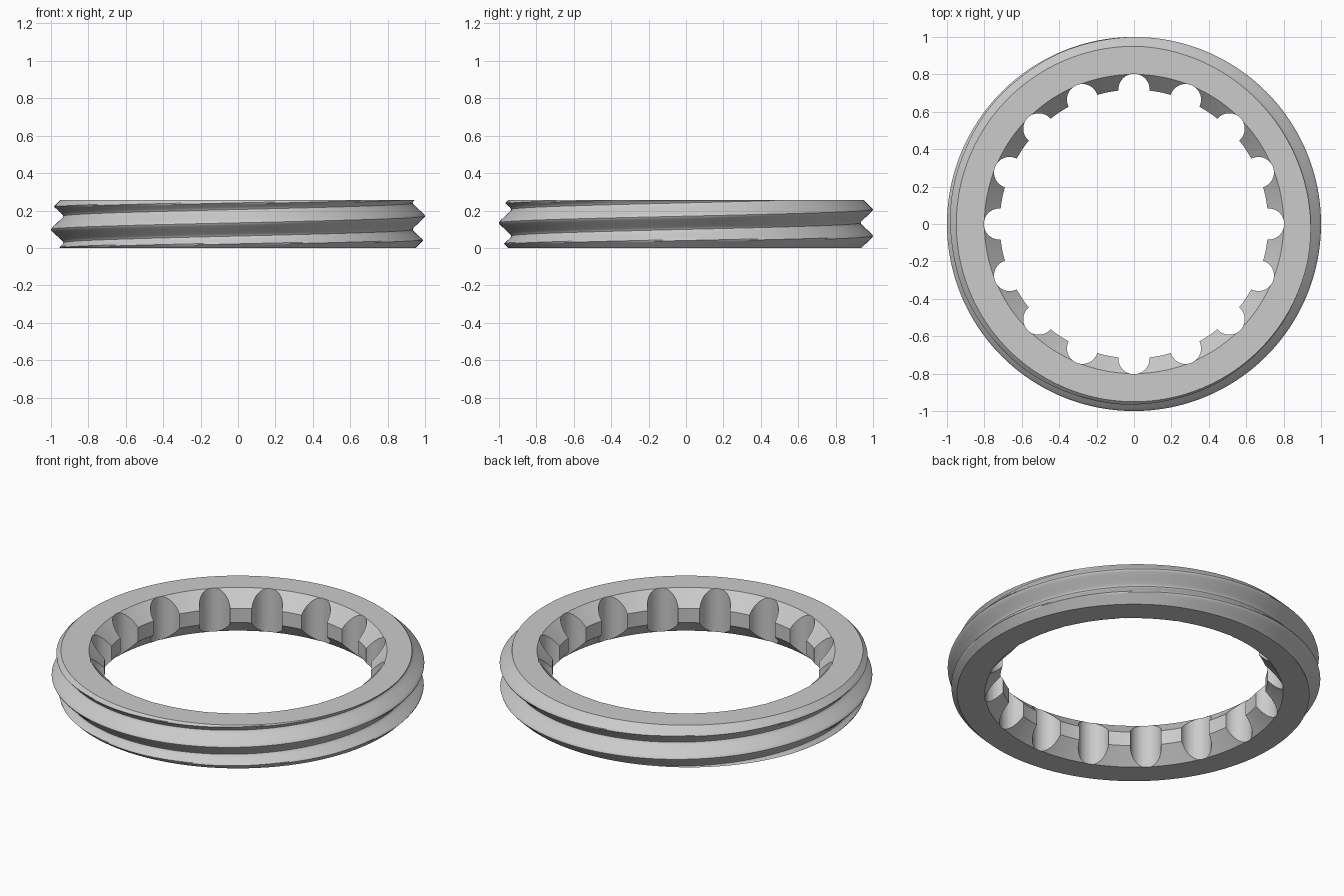
import bpy
import bmesh
from math import sin, cos, asin, pi, tau, radians
from mathutils import Matrix

cube = bpy.data.objects.get("Cube")
if cube:
    bpy.data.objects.remove(cube, do_unlink=True)

HEIGHT = 0.256
PITCH = 0.142
CREST_Z = 0.028          # height of a thread crest at angle zero
COLUMNS = 192
STEPS = 24               # rows per thread turn
SCALLOPS = 16

metal = bpy.data.materials.new("Grey metal")
metal.use_nodes = True
grey = (0.6, 0.6, 0.6, 1)
metal.diffuse_color = grey
metal.node_tree.nodes["Principled BSDF"].inputs["Base Color"].default_value = grey


def thread_radius(z, crest):
    """Softly rounded V thread, trimmed by a chamfer at each rim."""
    wave = asin(0.96 * cos(tau * (z - crest) / PITCH)) / asin(0.96)
    return min(0.967 + 0.033 * wave, 0.95 + z, 0.95 + HEIGHT - z)


def make_object(name, bm):
    mesh = bpy.data.meshes.new(name)
    bm.to_mesh(mesh)
    bm.free()
    obj = bpy.data.objects.new(name, mesh)
    bpy.context.collection.objects.link(obj)
    mesh.materials.append(metal)
    return obj


# Ring: cross-sections whose outer rows climb with the thread
bm = bmesh.new()
bore = [(0.80, HEIGHT), (0.718, 0.17), (0.718, 0.086), (0.80, 0)]
loops = []
for i in range(COLUMNS + 1):
    a = tau * i / COLUMNS
    crest = CREST_Z + PITCH * i / COLUMNS
    section = []
    for j in range(-2 * STEPS, 2 * STEPS + 1):
        z = min(max(crest + PITCH * j / STEPS, 0), HEIGHT)
        section.append((thread_radius(z, crest), z))
    section += bore
    loops.append([bm.verts.new((r * cos(a), r * sin(a), z)) for r, z in section])
for one, two in zip(loops, loops[1:]):
    for j in range(len(one)):
        k = (j + 1) % len(one)
        bm.faces.new((one[j], two[j], two[k], one[k]))
bmesh.ops.remove_doubles(bm, verts=bm.verts, dist=0.0001)
bmesh.ops.recalc_face_normals(bm, faces=bm.faces)
ring = make_object("threaded_ring", bm)

# Scallops cut around the bore
bm = bmesh.new()
for i in range(SCALLOPS):
    place = Matrix.Rotation(tau * i / SCALLOPS, 4, "Z") @ Matrix.Translation((0.72, 0, HEIGHT / 2))
    bmesh.ops.create_cone(bm, cap_ends=True, segments=48, radius1=0.083,
                          radius2=0.083, depth=HEIGHT * 2, matrix=place)
cutter = make_object("scallop_cutter", bm)
cutter.hide_render = True

cut = ring.modifiers.new("Scallops", "BOOLEAN")
cut.operation = "DIFFERENCE"
cut.solver = "EXACT"
cut.object = cutter
bpy.ops.object.select_all(action="DESELECT")
ring.select_set(True)
bpy.context.view_layer.objects.active = ring
bpy.ops.object.modifier_apply(modifier=cut.name)
bpy.data.objects.remove(cutter, do_unlink=True)
bpy.ops.object.shade_smooth_by_angle(angle=radians(35))
